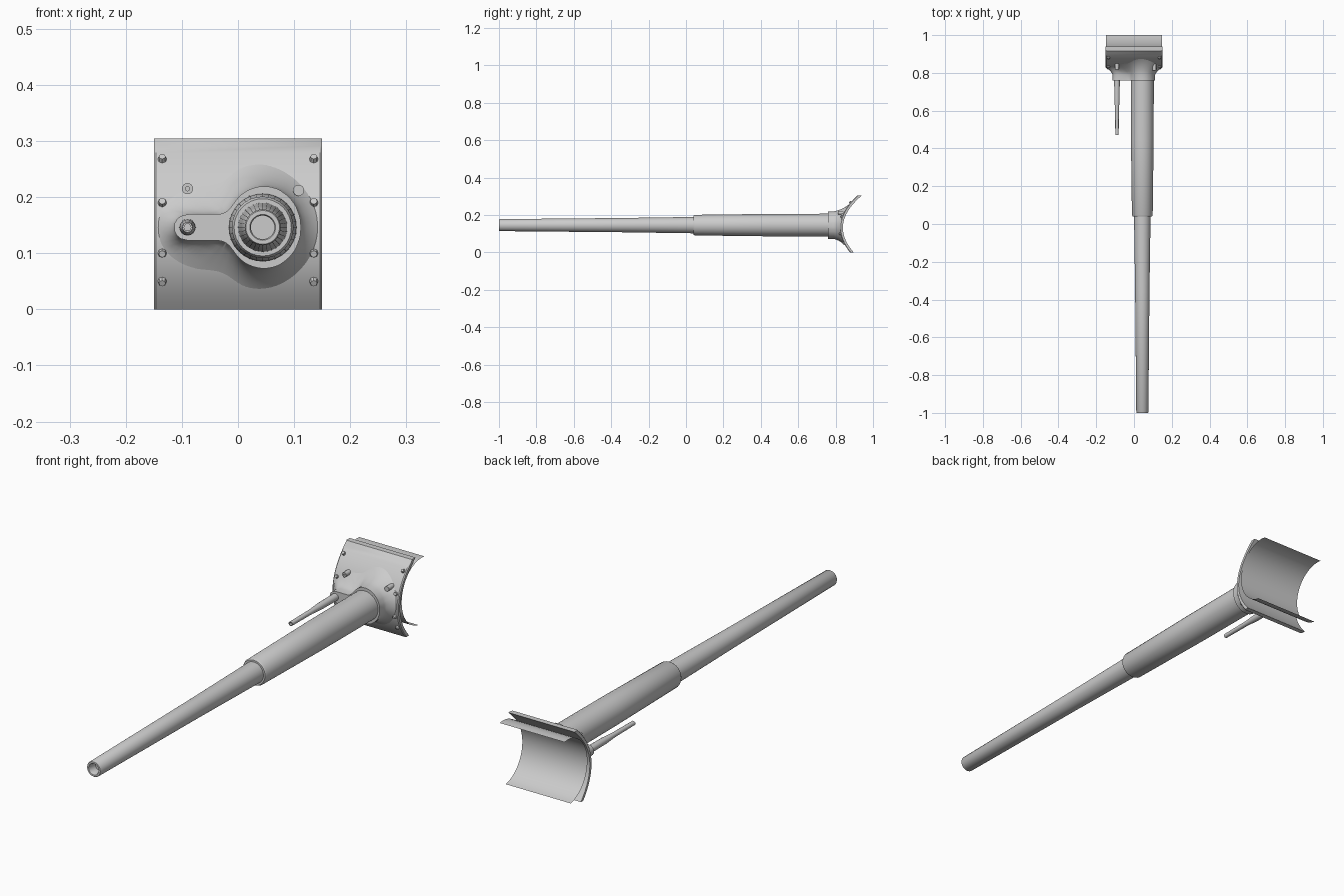
import bpy, bmesh, math
from mathutils import Vector, Matrix

if "Cube" in bpy.data.objects:
    bpy.data.objects.remove(bpy.data.objects["Cube"])

grey = bpy.data.materials.new("plain_grey")
grey.diffuse_color = (0.6, 0.6, 0.6, 1)
grey.use_nodes = True
grey.node_tree.nodes["Principled BSDF"].inputs["Base Color"].default_value = grey.diffuse_color
AX, AZ = 0.044, 0.146          # barrel axis
CX = -0.09                     # secondary tube axis


def finish(name, bm, angle=35, recalc=True):
    if recalc:
        bmesh.ops.recalc_face_normals(bm, faces=bm.faces)
    me = bpy.data.meshes.new(name)
    bm.to_mesh(me)
    bm.free()
    me.materials.append(grey)
    ob = bpy.data.objects.new(name, me)
    bpy.context.collection.objects.link(ob)
    bpy.ops.object.select_all(action='DESELECT')
    ob.select_set(True)
    bpy.context.view_layer.objects.active = ob
    bpy.ops.object.shade_smooth_by_angle(angle=math.radians(angle))
    return ob


def loft(bm, rings, cap_start=True, cap_end=True):
    vs = [[bm.verts.new(p) for p in r] for r in rings]
    n = len(vs[0])
    for a, b in zip(vs, vs[1:]):
        for i in range(n):
            j = (i + 1) % n
            bm.faces.new((a[i], a[j], b[j], b[i]))
    if cap_start:
        bm.faces.new(vs[0])
    if cap_end:
        bm.faces.new(vs[-1])


def lathe(name, profile, x, z, n=32):
    """Closed turned part along y from (radius, y) pairs."""
    bm = bmesh.new()
    loft(bm, [[(x + r * math.cos(k * math.tau / n), y, z + r * math.sin(k * math.tau / n))
               for k in range(n)] for r, y in profile])
    return finish(name, bm)


# Barrel, sleeve and secondary tube
lathe("barrel", [(0.021, -0.96), (0.021, -0.997), (0.023, -1.0), (0.030, -1.0),
                 (0.032, -0.997), (0.038, -0.35), (0.044, 0.06)], AX, AZ)
lathe("barrel_sleeve", [(0.043, 0.04), (0.051, 0.04), (0.055, 0.048),
                        (0.060, 0.45), (0.061, 0.78)], AX, AZ)
lathe("coaxial_tube", [(0.006, 0.50), (0.006, 0.47), (0.009, 0.47), (0.010, 0.60),
                       (0.014, 0.66), (0.015, 0.78)], CX, AZ, 16)


# Curved shield shell
def inner_y(z):
    d = z - 0.15
    return 0.84 + 0.126 * d + 3.38 * d * d


def slope(z):
    return 0.126 + 6.76 * (z - 0.15)


def outer_y(z):
    return inner_y(z) - 0.015 * math.sqrt(1 + slope(z) ** 2)


zs = [0.304 * i / 24 for i in range(25)]
outline = [(outer_y(z), z) for z in zs] + [(inner_y(z), z) for z in reversed(zs)]
bm = bmesh.new()
cy, cz = 0.875, 0.152


def section(x, inset=0.0):
    # side faces are slightly pulled in from the front for a small edge chamfer
    return [(x, y + (inset if i < 25 else 0), z) for i, (y, z) in enumerate(outline)]


loft(bm, [section(-0.150, 0.004), section(-0.146), section(0.146), section(0.150, 0.004)])
finish("shield_shell", bm)


# Keyhole collar with a flare that blends into the shell
def keyhole_distance(x, z):
    dx, dz = x - 0.046, z - AZ
    ring = (math.hypot(dx / 0.066, dz / 0.073) - 1) * 0.068
    nx = min(max(x, CX), 0.0)
    lobe = math.hypot(x - nx, dz) - 0.0235
    k = 0.02
    h = max(k - abs(ring - lobe), 0) / k
    return min(ring, lobe) - h * h * k * 0.25


def keyhole_radius(a):
    lo, r = 0.0, 0.0
    while keyhole_distance(r * math.cos(a), AZ + r * math.sin(a)) < 0:
        r += 0.0005
    return r


N = 96
angles = [i * math.tau / N for i in range(N)]
key = [keyhole_radius(a) for a in angles]
big = [1 / math.hypot(math.cos(a) / 0.146, math.sin(a) / 0.125) for a in angles]


def ring(t, y=None, bend=1.0):
    pts = []
    for a, r0, r1 in zip(angles, key, big):
        r = r0 + (r1 - r0) * t
        x, z = r * math.cos(a), AZ + r * math.sin(a)
        end = outer_y(AZ + r1 * math.sin(a)) + 0.003
        pts.append((x, 0.79 + (end - 0.79) * bend if y is None else y, z))
    return pts


bm = bmesh.new()
loft(bm, [ring(0, 0.76), ring(0, 0.79), ring(0.12, None, 0.22), ring(0.3, None, 0.45),
          ring(0.55, None, 0.68), ring(0.8, None, 0.87), ring(1)], True, False)
finish("collar_flare", bm, 40)

# Thin half-round liner behind the shell
bm = bmesh.new()
tilt = math.atan2(0.134, 0.02)
rows = []
for i in range(25):
    a = tilt + math.pi * i / 24
    depth = math.cos(a)
    y = 0.98 + 0.135 * depth * (0.95 if depth < -0.3 else 1.0)
    z = 0.1515 + 0.135 * math.sin(a)
    rows.append([bm.verts.new((x, y, z)) for x in (-0.148, 0.148)])
for a, b in zip(rows, rows[1:]):
    bm.faces.new((a[0], a[1], b[1], b[0]))
finish("rear_liner", bm, 40, False)

# Bolts along both side edges, standing on the shell surface
bm = bmesh.new()
for x in (-0.135, 0.135):
    for z in (0.267, 0.19, 0.10, 0.05):
        n = Vector((0, -1, slope(z))).normalized()
        rot = n.to_track_quat('Z', 'Y').to_matrix().to_4x4()
        pos = Vector((x, outer_y(z), z)) + n * 0.002
        bmesh.ops.create_cone(bm, cap_ends=True, segments=8, radius1=0.009, radius2=0.006,
                              depth=0.012, matrix=Matrix.Translation(pos) @ rot)
finish("edge_bolts", bm, 30)

# Sight port and plug on the flare
lathe("sight_port", [(0.004, 0.835), (0.004, 0.818), (0.010, 0.818), (0.010, 0.85)],
      -0.09, 0.215, 16)
lathe("round_plug", [(0.010, 0.812), (0.010, 0.85)], 0.108, 0.212, 16)
